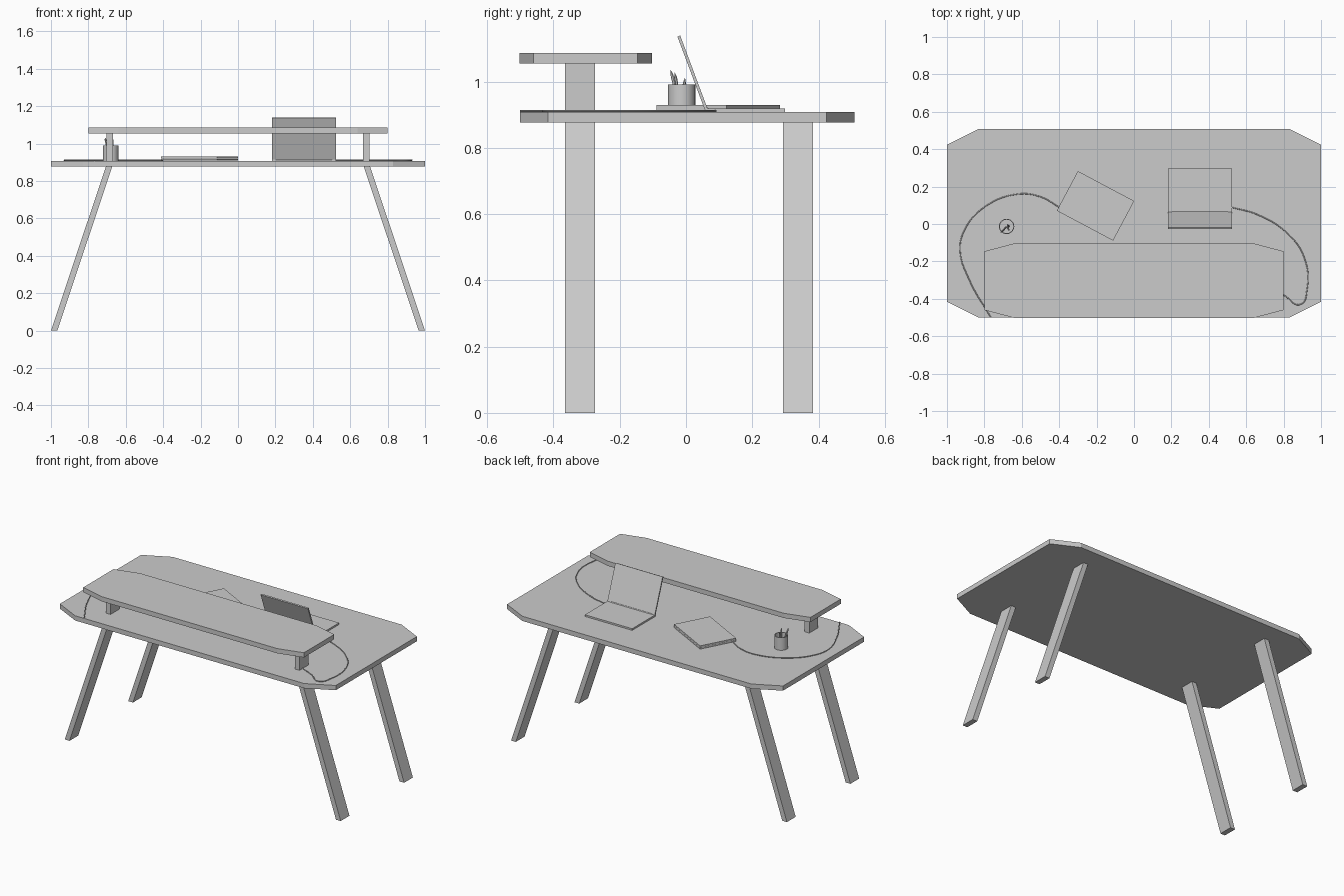
import bpy, bmesh
from math import radians, cos, sin
from mathutils import Vector, Matrix

if "Cube" in bpy.data.objects:
    bpy.data.objects.remove(bpy.data.objects["Cube"])


def finish(name, bm):
    bmesh.ops.recalc_face_normals(bm, faces=bm.faces)
    me = bpy.data.meshes.new(name)
    bm.to_mesh(me)
    bm.free()
    ob = bpy.data.objects.new(name, me)
    bpy.context.collection.objects.link(ob)
    return ob


def loft(name, bottom, top):
    """Closed prism between two matching polygons."""
    bm = bmesh.new()
    a = [bm.verts.new(p) for p in bottom]
    b = [bm.verts.new(p) for p in top]
    bm.faces.new(a)
    bm.faces.new(b)
    n = len(a)
    for i in range(n):
        bm.faces.new((a[i], a[(i + 1) % n], b[(i + 1) % n], b[i]))
    return finish(name, bm)


def board(name, hx, hy, cx, cy, yc, z0, z1):
    """Board with clipped corners; (cx, cy) is where the clips begin."""
    pts = [(cx, -hy), (hx, -cy), (hx, cy), (cx, hy),
           (-cx, hy), (-hx, cy), (-hx, -cy), (-cx, -hy)]
    return loft(name, [(x, y + yc, z0) for x, y in pts],
                [(x, y + yc, z1) for x, y in pts])


def box(name, size, loc, rot=None):
    bm = bmesh.new()
    bmesh.ops.create_cube(bm, size=1, matrix=Matrix.Diagonal((*size, 1)))
    ob = finish(name, bm)
    ob.location = loc
    if rot:
        ob.rotation_euler = rot
    return ob


def rect(x0, x1, y0, y1, z):
    return [(x0, y0, z), (x1, y0, z), (x1, y1, z), (x0, y1, z)]


def lathe(name, profile, loc, steps=32):
    bm = bmesh.new()
    vs = [bm.verts.new((r, 0, z)) for r, z in profile]
    es = [bm.edges.new(p) for p in zip(vs, vs[1:])]
    bmesh.ops.spin(bm, geom=vs + es, axis=(0, 0, 1), cent=(0, 0, 0),
                   angle=radians(360), steps=steps)
    bmesh.ops.remove_doubles(bm, verts=bm.verts, dist=1e-5)
    ob = finish(name, bm)
    ob.location = loc
    bpy.context.view_layer.objects.active = ob
    ob.select_set(True)
    bpy.ops.object.shade_smooth_by_angle()
    ob.select_set(False)
    return ob


def cable(name, pts, z, r=0.003):
    cu = bpy.data.curves.new(name, 'CURVE')
    cu.dimensions = '3D'
    cu.bevel_depth = r
    cu.bevel_resolution = 2
    cu.use_fill_caps = True
    sp = cu.splines.new('BEZIER')
    sp.bezier_points.add(len(pts) - 1)
    for bp, (x, y) in zip(sp.bezier_points, pts):
        bp.co = (x, y, z)
        bp.handle_left_type = bp.handle_right_type = 'AUTO'
    ob = bpy.data.objects.new(name, cu)
    bpy.context.collection.objects.link(ob)


TOP = 0.908

# Desk surface and raised shelf
board("tabletop", 1.0, 0.505, 0.83, 0.42, 0.004, 0.877, TOP)
board("raised_shelf", 0.80, 0.20, 0.638, 0.157, -0.303, 1.055, 1.086)

# Splayed legs and shelf supports
for sx, side in ((-1, "left"), (1, "right")):
    for y0, y1, end in ((-0.365, -0.274, "front"), (0.292, 0.383, "back")):
        loft(f"{end}_{side}_leg",
             rect(sx * 0.966, sx * 1.0, y0, y1, 0),
             rect(sx * 0.672, sx * 0.706, y0, y1, 0.878))
    box(f"{side}_shelf_support", (0.034, 0.091, 0.148), (sx * 0.685, -0.32, 0.981))

# Open laptop: base, keyboard panel, hinge and tilted screen
box("laptop_base", (0.343, 0.24, 0.011), (0.353, 0.178, TOP + 0.0055))
tilt = radians(20.5)
up = Vector((0, -sin(tilt), cos(tilt)))
foot = Vector((0.353, 0.061, TOP + 0.008))
box("laptop_screen", (0.343, 0.009, 0.236), foot + up * 0.118, (tilt, 0, 0))
hinge = lathe("laptop_hinge", [(0, -0.15), (0.006, -0.15), (0.006, 0.15), (0, 0.15)],
              (0.353, 0.062, TOP + 0.009), 12)
hinge.rotation_euler = (0, radians(90), 0)

# Closed laptop: base and lid
for name, z in (("closed_laptop_base", 0.0055), ("closed_laptop_lid", 0.0165)):
    box(name, (0.341, 0.24, 0.0105), (-0.206, 0.097, TOP + z), (0, 0, radians(-28)))

# Pencil cup with pencils
lathe("pencil_cup", [(0, 0), (0.041, 0), (0.041, 0.083), (0.036, 0.083),
                     (0.036, 0.006), (0, 0.006)], (-0.681, -0.013, TOP))
for i, (x, y, z) in enumerate(((-0.712, -0.046, 1.035), (-0.668, -0.034, 1.028),
                               (-0.676, -0.003, 1.012))):
    base = Vector((-0.685 + 0.008 * i, -0.018 + 0.002 * i, TOP + 0.008))
    axis = Vector((x, y, z)) - base
    h = axis.length
    pencil = lathe(f"pencil_{i + 1}", [(0, 0), (0.0045, 0), (0.0045, h - 0.016), (0, h)],
                   base, 6)
    pencil.rotation_euler = axis.to_track_quat('Z', 'Y').to_euler()

# Cables lying on the desk
cable("right_cable", [(0.52, 0.09), (0.66, 0.05), (0.82, -0.05), (0.91, -0.18),
                      (0.925, -0.35), (0.89, -0.43), (0.80, -0.38), (0.69, -0.33)], TOP + 0.003)
cable("left_cable", [(-0.40, 0.09), (-0.50, 0.145), (-0.62, 0.16), (-0.80, 0.09),
                     (-0.905, -0.03), (-0.93, -0.14), (-0.88, -0.30), (-0.765, -0.50)], TOP + 0.003)
